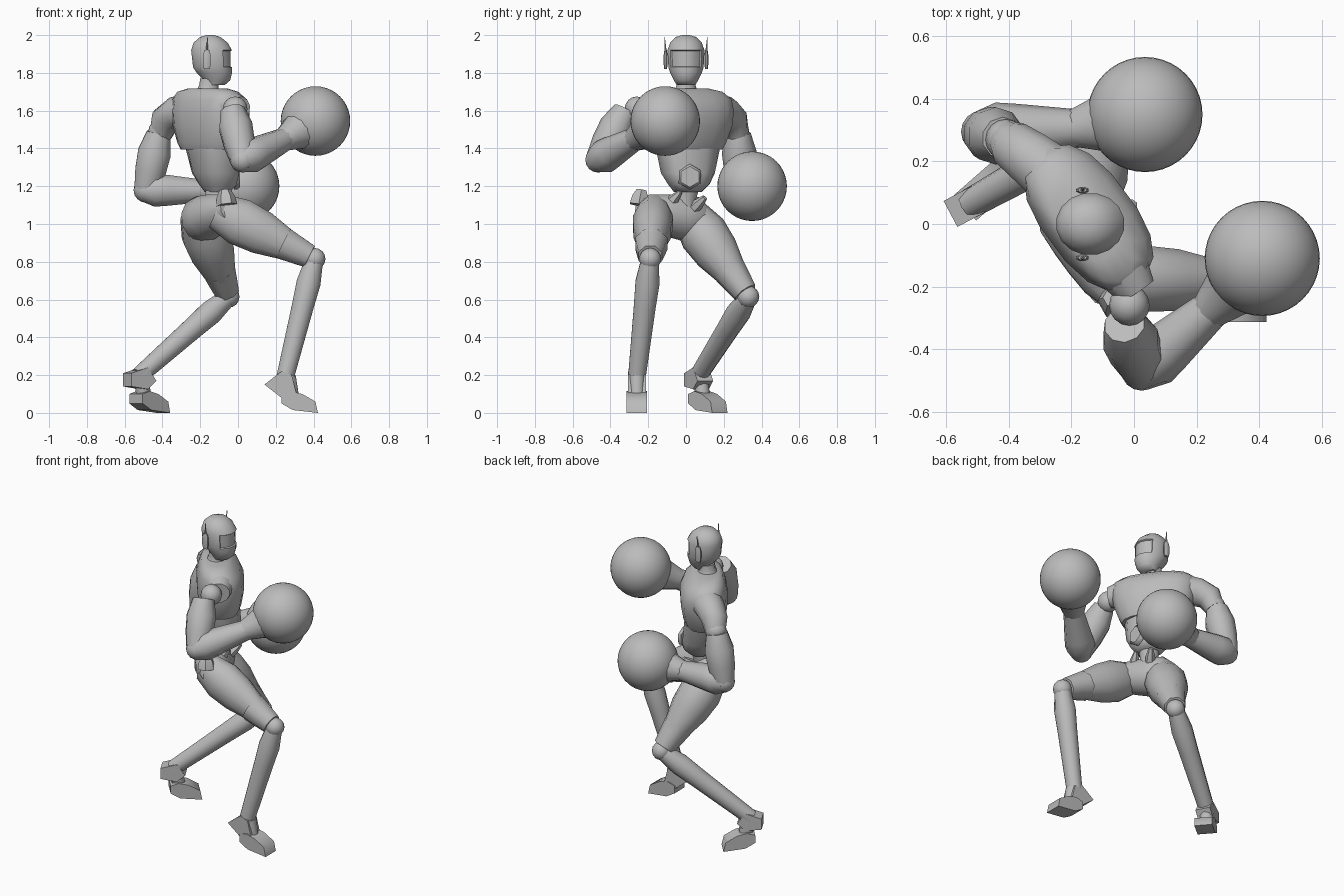
import bpy, bmesh, math
from mathutils import Vector

if "Cube" in bpy.data.objects:
    bpy.data.objects.remove(bpy.data.objects["Cube"])

grey = bpy.data.materials.new("plain_grey")
grey.use_nodes = True
grey.diffuse_color = (0.5, 0.5, 0.5, 1)
grey.node_tree.nodes["Principled BSDF"].inputs["Base Color"].default_value = grey.diffuse_color
parts = []


def finish(name, bm):
    bmesh.ops.recalc_face_normals(bm, faces=bm.faces)
    mesh = bpy.data.meshes.new(name)
    bm.to_mesh(mesh)
    bm.free()
    mesh.materials.append(grey)
    ob = bpy.data.objects.new(name, mesh)
    bpy.context.collection.objects.link(ob)
    parts.append(ob)


def loft_mesh(rings, side=(0, 1, 0), level=False, n=12, power=1.0):
    """Rings are (x, y, z, radius along side, optional radius across)."""
    bm = bmesh.new()
    centres = [Vector(r[:3]) for r in rings]
    loops = []
    for i, ring in enumerate(rings):
        t = centres[min(i + 1, len(rings) - 1)] - centres[max(i - 1, 0)]
        t = Vector((0, 0, 1)) if level else t.normalized()
        u = Vector(side)
        u = (u - t * u.dot(t)).normalized()
        v = t.cross(u)
        a, b = ring[3], ring[-1]
        loop = []
        for k in range(n):
            ang = math.tau * (k + 0.5) / n
            c, s = math.cos(ang), math.sin(ang)
            c = math.copysign(abs(c) ** power, c)
            s = math.copysign(abs(s) ** power, s)
            loop.append(bm.verts.new(centres[i] + u * a * c + v * b * s))
        loops.append(loop)
    for p, q in zip(loops, loops[1:]):
        for k in range(n):
            bm.faces.new((p[k], p[(k + 1) % n], q[(k + 1) % n], q[k]))
    bm.faces.new(loops[0][::-1])
    bm.faces.new(loops[-1])
    return bm


def loft(name, rings, **kw):
    finish(name, loft_mesh(rings, **kw))


def limb(name, start, end, radii, flat=1.0, **kw):
    """A straight limb whose evenly spaced rings follow a list of radii."""
    start, end = Vector(start), Vector(end)
    last = len(radii) - 1
    loft(name, [(*start.lerp(end, i / last), r * flat, r) for i, r in enumerate(radii)], **kw)


def ball(name, centre, r, seg=16):
    bm = bmesh.new()
    bmesh.ops.create_uvsphere(bm, u_segments=seg, v_segments=seg // 2, radius=r)
    bmesh.ops.translate(bm, verts=bm.verts, vec=centre)
    finish(name, bm)


def prism(name, origin, heading, profile, half):
    """Extrude a (forward, height) outline sideways about the heading."""
    f = Vector((math.cos(heading), math.sin(heading), 0))
    s = Vector((-f.y, f.x, 0)) * half
    bm = bmesh.new()
    base = [Vector((*origin, 0)) + f * u + Vector((0, 0, z)) for u, z in profile]
    near = [bm.verts.new(p - s) for p in base]
    far = [bm.verts.new(p + s) for p in base]
    bm.faces.new(near)
    bm.faces.new(far[::-1])
    for i in range(len(base)):
        j = (i + 1) % len(base)
        bm.faces.new((near[i], far[i], far[j], near[j]))
    finish(name, bm)


# Head with a recessed visor
bm = loft_mesh([(-.12, 0, 1.735, .05), (-.11, 0, 1.76, .065, .07),
                (-.125, 0, 1.8, .085, .095), (-.135, 0, 1.83, .095, .105),
                (-.14, 0, 1.92, .1, .11), (-.145, 0, 1.96, .085, .092),
                (-.147, 0, 1.99, .055), (-.147, 0, 2, .02)], level=True, n=16)
bmesh.ops.recalc_face_normals(bm, faces=bm.faces)
visor = [f for f in bm.faces if f.normal.x > .5 and 1.84 < f.calc_center_median().z < 1.91]
bmesh.ops.inset_region(bm, faces=visor, thickness=.005, depth=-.008)
finish("head", bm)
limb("neck", (-.165, 0, 1.67), (-.15, 0, 1.77), (.085, .062, .052, .052), level=True)

# Ear pods with aerials
for side, label in ((1, "left"), (-1, "right")):
    y = .108 * side
    limb(label + "_ear_pod", (-.165, y, 1.82), (-.165, y, 1.92), (.016, .022, .022, .022, .014),
         flat=.5, level=True, n=8)
    limb(label + "_aerial", (-.165, y, 1.91), (-.16, y * 1.05, 1.99), (.007, .002), n=6)

# Torso, turned towards the left
loft("chest", [(-.145, .015, 1.395, .195, .115), (-.145, .015, 1.43, .215, .13),
               (-.145, .02, 1.52, .25, .142), (-.145, .02, 1.6, .26, .145),
               (-.15, .015, 1.66, .26, .125), (-.16, .005, 1.7, .22, .095),
               (-.16, 0, 1.718, .13, .07)], side=(-.6, .8, 0), level=True, n=16, power=.8)
loft("abdomen", [(-.11, .01, 1.17, .075, .06), (-.105, .015, 1.21, .11, .095),
                 (-.12, .01, 1.27, .145, .11), (-.14, .01, 1.4, .175, .115)],
     side=(-.45, .9, 0), level=True, power=.8)
limb("belly_plate", (-.02, .02, 1.25), (.01, .02, 1.25), (.068, .068, .055), n=6)
limb("waist", (-.13, -.01, 1.06), (-.11, .01, 1.2), (.07, .055, .065), level=True)

# Pelvis with hip guards
limb("pelvis", (-.04, -.24, 1.08), (-.23, .1, 1.01), (.06, .095, .11, .12, .125, .08),
     side=(0, 0, 1))
limb("left_hip_guard", (-.1, .03, 1.07), (-.05, .1, 1.14), (.03, .03, .015), n=6)
limb("right_hip_guard", (-.06, -.25, 1.1), (-.07, -.235, 1.18), (.055, .05, .03), n=6)
limb("front_hip_guard", (-.08, -.1, 1.09), (-.04, -.03, 1.17), (.035, .03, .012), n=6)

# Shoulders
loft("left_shoulder", [(-.24, .14, 1.6, .1), (-.33, .21, 1.585, .09),
                       (-.385, .25, 1.55, .08), (-.41, .275, 1.47, .06)], side=(0, 0, 1))
limb("right_shoulder", (-.08, -.08, 1.62), (.01, -.215, 1.61), (.1, .09, .065), side=(0, 0, 1))
ball("left_shoulder_joint", (-.41, .27, 1.49), .065)
ball("right_shoulder_joint", (-.015, -.26, 1.61), .065)


# Arms: upper arm, elbow, forearm, wrist cuff and glove
def arm(label, shoulder, elbow, wrist, glove):
    elbow, wrist, glove = Vector(elbow), Vector(wrist), Vector(glove)
    along = (wrist - elbow).normalized()
    limb(label + "_upper_arm", shoulder, elbow, (.067, .092, .086, .068), side=(1, 0, 0), n=10)
    ball(label + "_elbow", elbow, .068)
    limb(label + "_forearm", elbow - along * .02, wrist,
         (.065, .092, .086, .078, .07, .062), side=(0, 0, 1), n=10)
    limb(label + "_wrist_cuff", wrist - along * .02, wrist.lerp(glove, .5),
         (.06, .075, .09, .11), side=(0, 0, 1))
    ball(label + "_glove", glove, .184, 40)


arm("left", (-.42, .275, 1.48), (-.485, .295, 1.18), (-.18, .305, 1.175), (.035, .35, 1.2))
arm("right", (-.03, -.32, 1.6), (.025, -.465, 1.34), (.25, -.27, 1.45), (.41, -.11, 1.545))


# Legs: thigh, knee guard, knee, shin, heel, ankle and foot
foot_outline = [(0, .05), (0, .1), (.05, .115), (.11, .1), (.18, .06), (.193, 0), (.06, .015)]


def leg(label, hip, knee, heel, toe_turn, heel_turn, heel_outline, flat):
    hip, knee, heel = Vector(hip), Vector(knee), Vector(heel)
    limb(label + "_thigh", hip, hip.lerp(knee, .92), (.1, .13, .12, .088, .064), flat=flat)
    limb(label + "_knee_guard", hip.lerp(knee, .68), hip.lerp(knee, .95), (.092, .08, .067), n=8)
    ball(label + "_knee", knee, .058)
    limb(label + "_shin", knee, heel, (.048, .066, .06, .056, .052, .048))
    prism(label + "_heel", heel.xy, heel_turn, heel_outline, .047)
    step = Vector((math.cos(toe_turn), math.sin(toe_turn), 0))
    limb(label + "_ankle", heel + step * .015, heel.xy.to_3d() + step * .04 + Vector((0, 0, .06)),
         (.045, .04), n=8)
    prism(label + "_foot", (heel - step * .02).xy, toe_turn, foot_outline, .054)


leg("left", (-.21, .02, 1.05), (-.05, .33, .615), (-.525, .065, .195), .72, .49,
    [(-.07, .21), (.03, .24), (.08, .17), (.03, .125), (-.07, .14)], 1)
leg("right", (-.11, -.17, 1.07), (.405, -.19, .815), (.25, -.26, .19), 0, 0,
    [(-.02, .22), (.035, .2), (.06, .1), (-.02, .08), (-.11, .15)], .85)

# Smooth the surfaces but keep hard edges
for ob in bpy.context.selected_objects:
    ob.select_set(False)
for ob in parts:
    ob.select_set(True)
bpy.context.view_layer.objects.active = parts[0]
bpy.ops.object.shade_smooth_by_angle(angle=math.radians(50))
